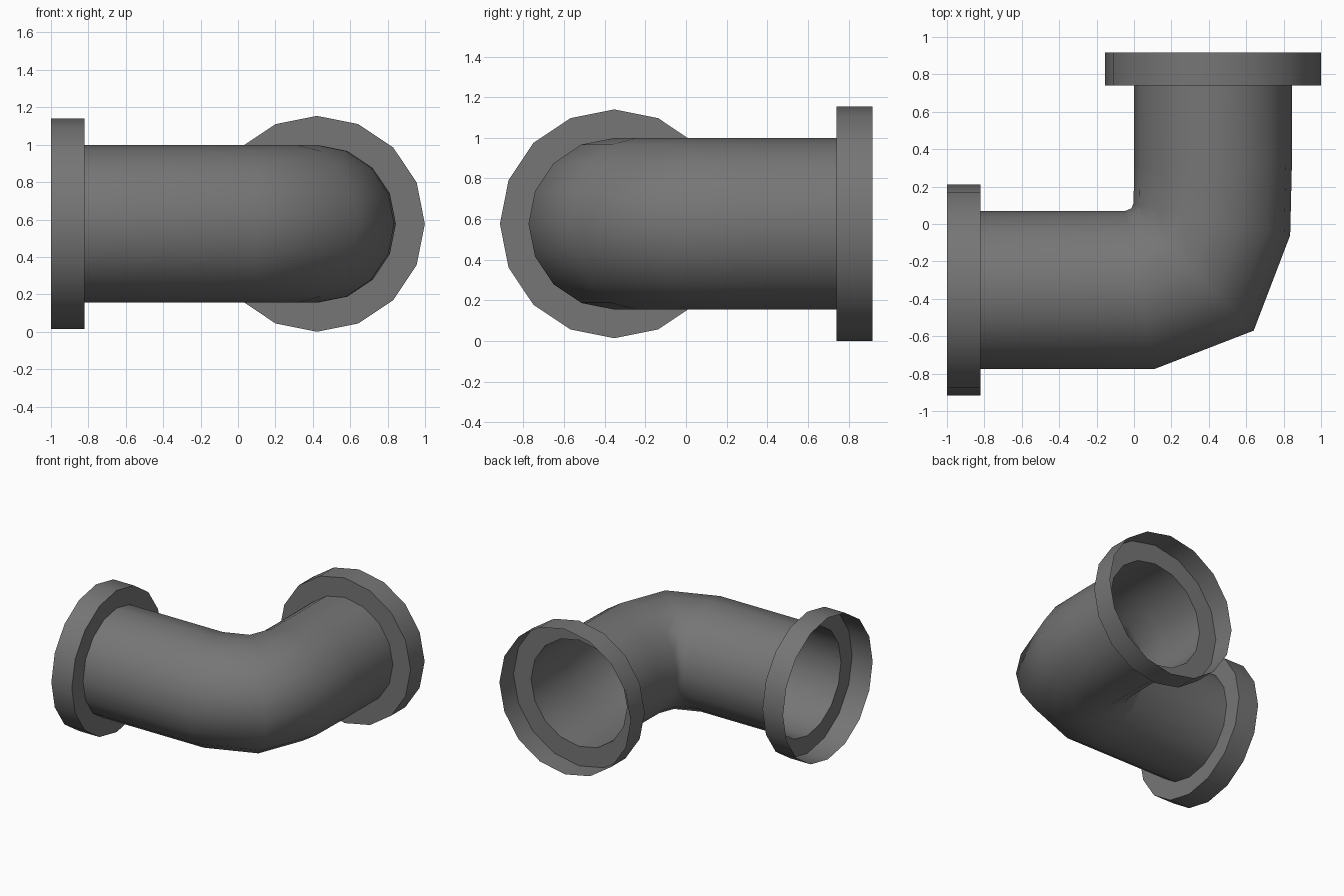
import bpy, bmesh
from math import cos, sin, tau, radians
from mathutils import Vector

if "Cube" in bpy.data.objects:
    bpy.data.objects.remove(bpy.data.objects["Cube"])

SIDES = 16
AXIS_Z = 0.577
PIPE_R = 0.422

# Dark grey for every part
dark_grey = bpy.data.materials.new("dark_grey")
dark_grey.diffuse_color = (0.18, 0.18, 0.18, 1)
dark_grey.use_nodes = True
dark_grey.node_tree.nodes["Principled BSDF"].inputs["Base Color"].default_value = dark_grey.diffuse_color


def loft(name, rings):
    """Open shell through rings given as (side point a, side point b, vertical radius)."""
    bm = bmesh.new()
    loops = []
    for a, b, rz in rings:
        a, b = Vector((*a, AXIS_Z)), Vector((*b, AXIS_Z))
        c, u = (a + b) / 2, (a - b) / 2
        loops.append([bm.verts.new(c + u * cos(tau * i / SIDES) + Vector((0, 0, rz * sin(tau * i / SIDES))))
                      for i in range(SIDES)])
    for r0, r1 in zip(loops, loops[1:]):
        for i in range(SIDES):
            j = (i + 1) % SIDES
            face = bm.faces.new((r0[i], r0[j], r1[j], r1[i]))
    # Point the shell outwards, judged on the last face made
    bm.normal_update()
    mid = sum((v.co for v in loops[-1]), Vector()) / SIDES
    if face.normal.dot(face.calc_center_median() - mid) < 0:
        bmesh.ops.reverse_faces(bm, faces=list(bm.faces))
    me = bpy.data.meshes.new(name)
    bm.to_mesh(me)
    bm.free()
    me.materials.append(dark_grey)
    ob = bpy.data.objects.new(name, me)
    bpy.context.collection.objects.link(ob)
    bpy.context.view_layer.objects.active = ob
    ob.select_set(True)
    bpy.ops.object.shade_smooth_by_angle(angle=radians(60))
    ob.select_set(False)


CX, CY = 0.422, -0.353   # pipe centre lines
X0, X1 = -1.0, -0.82     # side collar extent
Y0, Y1 = 0.74, 0.917     # rear collar extent

# Elbow pipe: outer and inner bend points of each ring
loft("elbow_pipe", [
    ((X1, CY - PIPE_R), (X1, CY + PIPE_R), PIPE_R),
    ((0.11, CY - PIPE_R), (-0.05, CY + PIPE_R), PIPE_R),
    ((0.64, -0.57), (-0.015, 0.083), PIPE_R),
    ((0.835, -0.06), (-0.002, 0.11), PIPE_R),
    ((CX + PIPE_R, 0.31), (CX - PIPE_R, 0.31), PIPE_R),
    ((CX + PIPE_R, Y0), (CX - PIPE_R, Y0), PIPE_R),
])

# Open socket collars: step face, then outer wall
loft("side_collar", [((x, CY - r), (x, CY + r), r)
                     for x, r in ((X1, PIPE_R), (X1, 0.563), (X0, 0.563))])
loft("rear_collar", [((CX + r, y), (CX - r, y), r)
                     for y, r in ((Y0, PIPE_R), (Y0, 0.577), (Y1, 0.577))])
